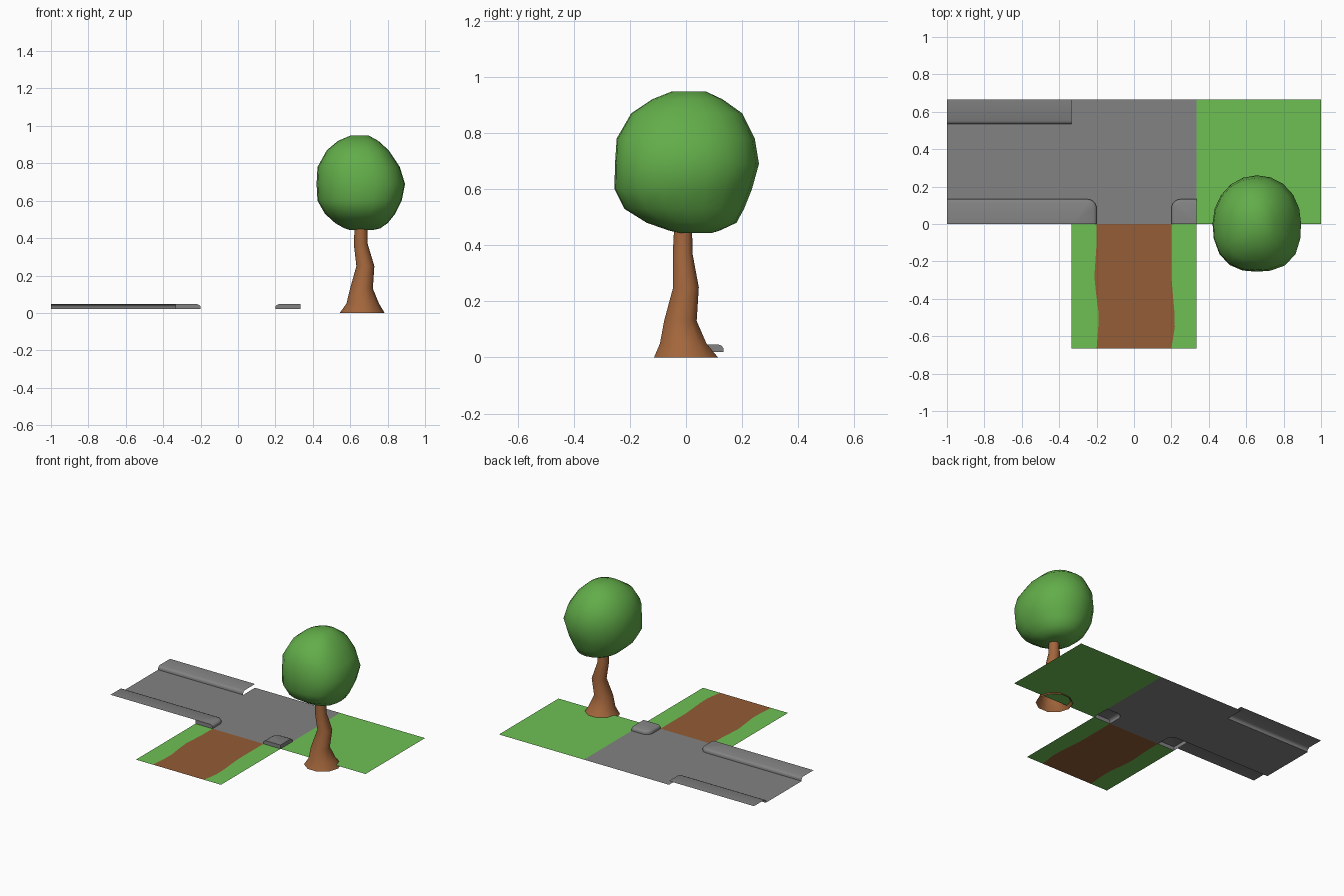
import bpy, bmesh, math

if "Cube" in bpy.data.objects:
    bpy.data.objects.remove(bpy.data.objects["Cube"])

T = 2 / 3          # tile size
H = T / 2          # half tile
G = 0.02           # ground level
C = 0.133          # kerb width


def srgb(name, r, g, b):
    m = bpy.data.materials.new(name)
    lin = [((v / 255 + 0.055) / 1.055) ** 2.4 for v in (r, g, b)]
    m.diffuse_color = (*lin, 1)
    m.use_nodes = True
    m.node_tree.nodes["Principled BSDF"].inputs["Base Color"].default_value = m.diffuse_color
    return m


GRASS = srgb("grass_green", 110, 192, 84)
DIRT = srgb("dirt_brown", 148, 93, 54)
STONE = srgb("stone_grey", 130, 130, 130)
LEAF = srgb("leaf_green", 98, 173, 73)
BARK = srgb("bark_brown", 163, 102, 60)


def make(name, bm, mats, angle=None):
    me = bpy.data.meshes.new(name)
    bm.to_mesh(me)
    bm.free()
    for m in mats:
        me.materials.append(m)
    ob = bpy.data.objects.new(name, me)
    bpy.context.collection.objects.link(ob)
    if angle:
        bpy.context.view_layer.objects.active = ob
        ob.select_set(True)
        bpy.ops.object.shade_smooth_by_angle(angle=math.radians(angle))
        ob.select_set(False)
    return ob


def flat(bm, pts, mat=0):
    f = bm.faces.new([bm.verts.new((x, y, G)) for x, y in pts])
    f.normal_update()
    if f.normal.z < 0:
        f.normal_flip()
    f.material_index = mat


def loft(bm, rings, closed=True):
    """Skin neighbouring rings of points."""
    vs = [[bm.verts.new(p) for p in r] for r in rings]
    for a, b in zip(vs, vs[1:]):
        n = len(a)
        for i in range(n if closed else n - 1):
            j = (i + 1) % n
            bm.faces.new((a[i], a[j], b[j], b[i]))
    return vs


# kerb edge section: (inset, height)
EDGE = [(0, G), (0, 0.033), (0.005, 0.041), (0.018, 0.0467)]

# straight road with a kerb along both sides
near = [(0, 0.0467)] + [(C - i, z) for i, z in reversed(EDGE)]
section = near + [(T - y, z) for y, z in reversed(near)]
bm = bmesh.new()
loft(bm, [[(x, y, z) for y, z in section] for x in (-H, -1)], closed=False)
bmesh.ops.recalc_face_normals(bm, faces=bm.faces)
if sum(f.normal.z for f in bm.faces) < 0:
    bmesh.ops.reverse_faces(bm, faces=bm.faces)
make("straight_road", bm, [STONE], 40)


# kerb corner outline, rounded towards the junction
def corner(side, inset=0):
    r = 0.05
    cx, cy = 0.2 + r, C - r
    pts = [(H, C - inset)]
    for k in range(7):
        a = math.radians(90 + 15 * k)
        pts.append((cx + (r - inset) * math.cos(a), cy + (r - inset) * math.sin(a)))
    pts.append((0.2 + inset, 0))
    return [(side * x, y) for x, y in pts]


# junction floor
bm = bmesh.new()
flat(bm, corner(-1)[::-1] + [(-H, T), (H, T)] + corner(1))
make("junction_floor", bm, [STONE])

# two kerb corners
for name, side in (("left_kerb_corner", -1), ("right_kerb_corner", 1)):
    bm = bmesh.new()
    rings = [[(x, y, z) for x, y in corner(side, i) + [(side * H, 0)]] for i, z in EDGE]
    vs = loft(bm, rings)
    bm.faces.new(vs[-1])
    bmesh.ops.recalc_face_normals(bm, faces=bm.faces)
    make(name, bm, [STONE], 40)

# grass tile
bm = bmesh.new()
flat(bm, [(H, 0), (1, 0), (1, T), (H, T)])
make("grass_tile", bm, [GRASS])

# dirt path with wavy grass verges
left = [(-0.2, 0), (-0.201, -0.12), (-0.212, -0.28), (-0.203, -0.37), (-0.19, -0.47),
        (-0.191, -0.55), (-0.2, -T)]
right = [(0.2, 0), (0.2, -0.12), (0.2, -0.28), (0.207, -0.37), (0.216, -0.47),
         (0.218, -0.55), (0.2, -T)]
bm = bmesh.new()
flat(bm, left + right[::-1], 1)
flat(bm, left + [(-H, -T), (-H, 0)])
flat(bm, right + [(H, -T), (H, 0)])
make("path_tile", bm, [GRASS, DIRT])

# crooked trunk: z, centre x, centre y, radius
trunk = [(0, 0.664, 0, 0.12), (0.05, 0.667, -0.01, 0.087), (0.13, 0.66, -0.02, 0.061),
         (0.25, 0.681, 0, 0.048), (0.37, 0.656, -0.012, 0.037), (0.48, 0.658, -0.01, 0.033)]
bm = bmesh.new()
loft(bm, [[(cx + r * math.cos(k * math.tau / 10), cy + r * math.sin(k * math.tau / 10), z)
           for k in range(10)] for z, cx, cy, r in trunk])
make("tree_trunk", bm, [BARK], 60)

# lumpy crown: z, min x, max x, min y, max y
crown = [(0.443, 0.60, 0.72, -0.02, 0.09), (0.452, 0.57, 0.76, -0.06, 0.12),
         (0.48, 0.52, 0.80, -0.14, 0.18), (0.53, 0.465, 0.84, -0.22, 0.207),
         (0.60, 0.425, 0.875, -0.255, 0.235), (0.69, 0.42, 0.893, -0.253, 0.26),
         (0.78, 0.425, 0.865, -0.247, 0.245), (0.87, 0.475, 0.805, -0.195, 0.20),
         (0.92, 0.535, 0.75, -0.12, 0.13), (0.948, 0.60, 0.70, -0.05, 0.07)]


def blob(z, x0, x1, y0, y1):
    cx, cy, pts = (x0 + x1) / 2, (y0 + y1) / 2, []
    for k in range(20):
        a = k * math.tau / 20
        c, s = math.cos(a), math.sin(a)
        p = (2.1 if s > 0 else 2.7) if c > 0 else (2.0 if s > 0 else 2.4)
        rr = (abs(c) ** p + abs(s) ** p) ** (-1 / p)
        pts.append((cx + rr * c * (x1 - x0) / 2, cy + rr * s * (y1 - y0) / 2, z))
    return pts


bm = bmesh.new()
vs = loft(bm, [blob(*r) for r in crown])
bm.faces.new(vs[0][::-1])
bm.faces.new(vs[-1])
make("tree_crown", bm, [LEAF], 70)
